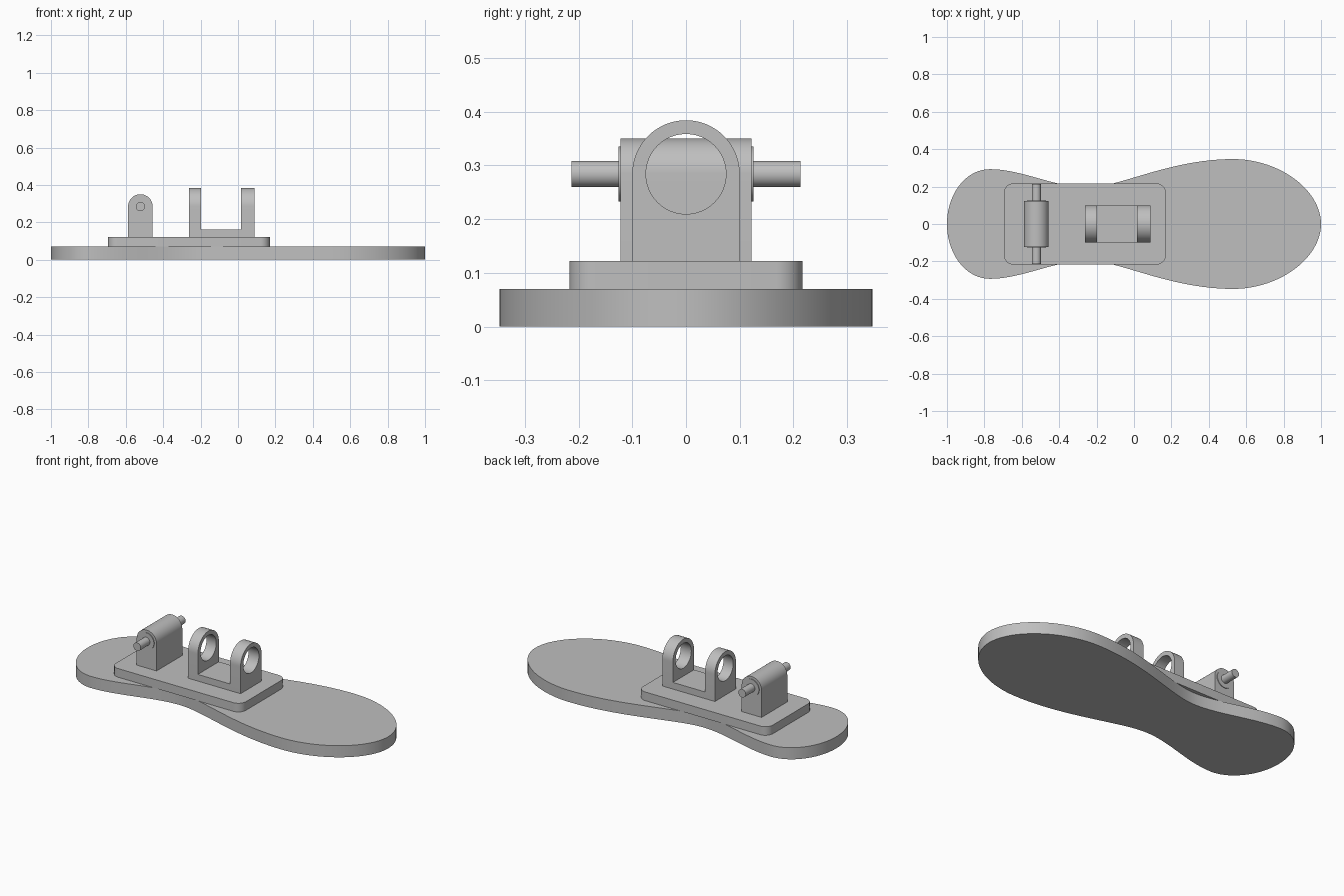
import bpy
import bmesh
from math import cos, sin, pi, radians
from mathutils import Vector
from mathutils.geometry import interpolate_bezier

cube = bpy.data.objects.get("Cube")
if cube:
    bpy.data.objects.remove(cube, do_unlink=True)

GREY = (0.52, 0.52, 0.52, 1)
mat = bpy.data.materials.new("plain grey")
mat.use_nodes = True
mat.diffuse_color = GREY
mat.node_tree.nodes["Principled BSDF"].inputs["Base Color"].default_value = GREY

# Maps profile coordinates (u, v) and depth w to the model's axes
PLACE = {
    "x": lambda u, v, w: (w, u, v),
    "y": lambda u, v, w: (u, w, v),
    "z": lambda u, v, w: (u, v, w),
}


def prism(name, loops, axis, low, high):
    """Extrude a flat outline, with optional hole loops, along an axis."""
    bm = bmesh.new()
    place = PLACE[axis]
    edges = []
    for loop in loops:
        verts = [bm.verts.new(place(u, v, low)) for u, v in loop]
        edges += [bm.edges.new((a, b)) for a, b in zip(verts, verts[1:] + verts[:1])]
    bmesh.ops.triangle_fill(bm, edges=edges, use_beauty=True)
    ext = bmesh.ops.extrude_face_region(bm, geom=bm.faces[:], use_keep_orig=True)
    moved = [g for g in ext["geom"] if isinstance(g, bmesh.types.BMVert)]
    bmesh.ops.translate(bm, verts=moved, vec=place(0, 0, high - low))
    bmesh.ops.recalc_face_normals(bm, faces=bm.faces[:])
    mesh = bpy.data.meshes.new(name)
    bm.to_mesh(mesh)
    bm.free()
    mesh.materials.append(mat)
    obj = bpy.data.objects.new(name, mesh)
    bpy.context.collection.objects.link(obj)
    bpy.ops.object.select_all(action="DESELECT")
    obj.select_set(True)
    bpy.context.view_layer.objects.active = obj
    bpy.ops.object.shade_smooth_by_angle(angle=radians(30))
    return obj


def arc(cu, cv, r, start, end, n):
    angles = [start + (end - start) * i / n for i in range(n + 1)]
    return [(cu + r * cos(a), cv + r * sin(a)) for a in angles]


def circle(cu, cv, r, n=48):
    return arc(cu, cv, r, 0, 2 * pi, n)[:-1]


def arch(cu, cv, r, bottom):
    return [(cu - r, bottom), (cu + r, bottom)] + arc(cu, cv, r, 0, pi, 32)


def rectangle(u0, u1, v0, v1, r=0):
    if not r:
        return [(u0, v0), (u1, v0), (u1, v1), (u0, v1)]
    centres = [(u1 - r, v1 - r), (u0 + r, v1 - r), (u0 + r, v0 + r), (u1 - r, v0 + r)]
    return [p for i, (u, v) in enumerate(centres)
            for p in arc(u, v, r, i * pi / 2, (i + 1) * pi / 2, 10)]


SOLE_TOP, PLATE_TOP, AXLE_Z = 0.07, 0.122, 0.284

# Sole: half outline from heel to toe, as knot, handle, handle, knot
half_curves = [
    ((-1, 0), (-1, 0.16), (-0.9, 0.293), (-0.77, 0.293)),
    ((-0.77, 0.293), (-0.6, 0.293), (-0.42, 0.195), (-0.25, 0.195)),
    ((-0.25, 0.195), (-0.08, 0.195), (0.19, 0.347), (0.53, 0.347)),
    ((0.53, 0.347), (0.78, 0.347), (1, 0.18), (1, 0)),
]
half = []
for knots in half_curves:
    points = interpolate_bezier(*[Vector((x, y, 0)) for x, y in knots], 25)
    half += [(p.x, p.y) for p in points[:-1]]
outline = half + [(1, 0)] + [(x, -y) for x, y in reversed(half[1:])]
prism("sole", [outline], "z", 0, SOLE_TOP)

# Mounting plate
prism("mounting_plate", [rectangle(-0.695, 0.17, -0.217, 0.217, 0.05)],
      "z", SOLE_TOP, PLATE_TOP)

# Pivot block with collars and cross pin
PIVOT_X = -0.522
prism("pivot_block", [arch(PIVOT_X, AXLE_Z, 0.066, PLATE_TOP)], "y", -0.122, 0.122)
for side, name in ((-1, "front_collar"), (1, "back_collar")):
    low, high = sorted((side * 0.12, side * 0.126))
    prism(name, [circle(PIVOT_X, AXLE_Z, 0.051)], "y", low, high)
prism("cross_pin", [circle(PIVOT_X, AXLE_Z, 0.0245)], "y", -0.213, 0.213)

# Bracket: two ring lugs joined by a low bridge
for name, low, high in (("right_lug", -0.262, -0.197), ("left_lug", 0.017, 0.087)):
    prism(name, [arch(0, AXLE_Z, 0.1, PLATE_TOP), circle(0, AXLE_Z, 0.0745)],
          "x", low, high)
prism("bracket_bridge", [rectangle(-0.197, 0.017, -0.1, 0.1)], "z", PLATE_TOP, 0.162)
